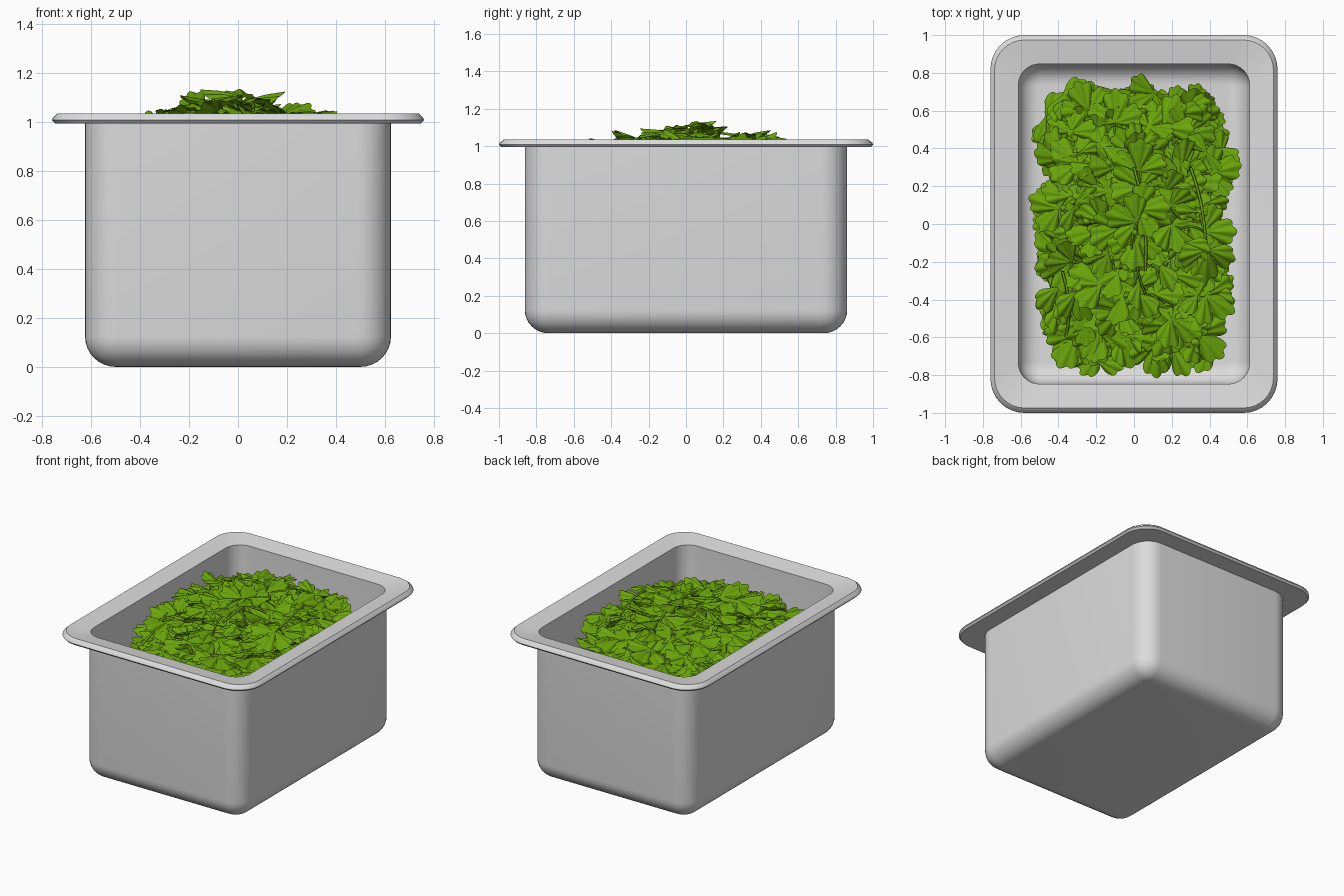
import bpy, bmesh, math, random
from mathutils import Vector, Matrix, Euler

if "Cube" in bpy.data.objects:
    bpy.data.objects.remove(bpy.data.objects["Cube"])

random.seed(7)


def material(name, col):
    m = bpy.data.materials.new(name)
    m.diffuse_color = (*col, 1)
    m.use_nodes = True
    m.node_tree.nodes["Principled BSDF"].inputs["Base Color"].default_value = m.diffuse_color
    return m


steel = material("steel grey", (0.72, 0.72, 0.72))
green = material("leaf green", (0.145, 0.37, 0.003))


def finish(bm, name, mat, angle=None):
    me = bpy.data.meshes.new(name)
    bm.to_mesh(me)
    bm.free()
    ob = bpy.data.objects.new(name, me)
    bpy.context.collection.objects.link(ob)
    me.materials.append(mat)
    if angle is None:
        for p in me.polygons:
            p.use_smooth = True
    else:
        bpy.ops.object.select_all(action='DESELECT')
        ob.select_set(True)
        bpy.context.view_layer.objects.active = ob
        bpy.ops.object.shade_smooth_by_angle(angle=angle)
    return ob


# ---- Pan: lofted rounded rectangles, outside up, over the rim, inside down
def rounded_rect(hx, hy, r, z, n=8):
    pts = []
    for k, (sx, sy) in enumerate([(1, 1), (-1, 1), (-1, -1), (1, -1)]):
        for i in range(n + 1):
            a = math.pi / 2 * (k + i / n)
            pts.append((sx * (hx - r) + r * math.cos(a), sy * (hy - r) + r * math.sin(a), z))
    return pts


rings = []


def fillet(hx, hy, r, z0, f, rising):
    steps = range(9) if rising else range(8, -1, -1)
    for i in steps:
        a = math.pi / 2 * i / 8
        d = f * (1 - math.sin(a))
        rings.append((hx - d, hy - d, max(r - d, 0.006), z0 + f * (1 - math.cos(a))))


fillet(0.625, 0.862, 0.135, 0.0, 0.125, True)
rings += [(0.625, 0.862, 0.135, 0.995),
          (0.748, 0.988, 0.168, 0.995), (0.76, 1.0, 0.18, 1.008),
          (0.756, 0.996, 0.176, 1.018), (0.738, 0.974, 0.158, 1.035),
          (0.612, 0.847, 0.112, 1.016)]
fillet(0.612, 0.847, 0.12, 0.014, 0.11, False)

bm = bmesh.new()
loops = [[bm.verts.new(p) for p in rounded_rect(*r)] for r in rings]
for a, b in zip(loops, loops[1:]):
    n = len(a)
    for i in range(n):
        bm.faces.new((a[i], a[(i + 1) % n], b[(i + 1) % n], b[i]))
bm.faces.new(loops[0][::-1])
bm.faces.new(loops[-1])
bmesh.ops.recalc_face_normals(bm, faces=bm.faces)
finish(bm, "pan", steel, math.radians(35))


# ---- Herb leaves: three-lobed toothed fans, folded along the veins
leaves = bmesh.new()
stems = bmesh.new()
N = 60


def add_leaf(loc, heading, size, tx, ty):
    rot = Matrix.Rotation(heading, 3, 'Z') @ Euler((tx, ty, 0)).to_matrix()
    m = Matrix.LocRotScale(Vector(loc), rot, Vector((size, size, size)))
    curl = random.uniform(0.05, 0.22)
    fold = random.uniform(0.25, 0.42)
    centre = leaves.verts.new(m @ Vector((-0.75, 0, 0)))
    prev = None
    for ring in (0.35, 0.7, 1.0):
        row = []
        for i in range(N + 1):
            t = 1.85 * (2 * i / N - 1)
            p = t / 1.85 * 1.5                      # three lobes over -1.5..1.5
            lobe = abs(math.cos(math.pi * p))
            tooth = abs(math.sin(3 * math.pi * p + math.pi / 2))
            r = 0.82 + 0.42 * lobe ** 0.6 + 0.16 * (tooth - 0.4) * (ring == 1.0)
            r *= 1 + 0.22 * math.cos(t)
            if ring < 1:
                r = r * 0.5 + 0.5
            r *= ring
            z = fold * ring * (lobe - 0.6) * 0.8 - curl * r * r * 0.4 + 0.05 * math.cos(6 * math.pi * p) * ring
            row.append(leaves.verts.new(m @ Vector((-0.75 + r * math.cos(t), r * math.sin(t), z))))
        for i in range(N):
            if prev:
                leaves.faces.new((prev[i], row[i], row[i + 1], prev[i + 1]))
            else:
                leaves.faces.new((centre, row[i], row[i + 1]))
        prev = row
    return m @ Vector((-0.75, 0, 0))


def add_stem(a, b, r=0.006, sag=0.02):
    a, b = Vector(a), Vector(b)
    d = (b - a).normalized()
    u = d.cross(Vector((0, 0, 1))).normalized()
    v = u.cross(d)
    prev = None
    for k in range(6):
        t = k / 5
        c = a.lerp(b, t) + (Vector((0, 0, 1)) + u) * sag * 4 * t * (1 - t)
        row = [stems.verts.new(c + r * (u * math.cos(q * math.pi / 3) + v * math.sin(q * math.pi / 3)))
               for q in range(6)]
        if prev:
            for q in range(6):
                stems.faces.new((prev[q], prev[(q + 1) % 6], row[(q + 1) % 6], row[q]))
        prev = row


def top(x, y):
    return 1.075 - 0.09 * (x / 0.5) ** 2 - (0.23 if y < 0 else 0.13) * (y / 0.75) ** 2


def tilt(s):
    return random.uniform(-s, s)


# outermost sprigs whose leaves overhang the pile
edge = [(-0.27, 0.67), (-0.1, 0.62), (0.19, 0.59), (0.33, 0.55), (0.48, 0.29), (0.45, -0.04),
        (0.45, -0.42), (0.40, -0.64), (0.24, -0.72), (0.12, -0.72), (-0.03, -0.67), (-0.2, -0.65),
        (-0.35, -0.67), (-0.43, -0.22), (-0.47, 0.11), (-0.36, 0.37)]
for x, y in edge:
    h = math.atan2(y * 0.8, x) + tilt(0.25)
    z = top(x, y) - 0.01
    base = add_leaf((x, y, z), h, random.uniform(0.105, 0.12), tilt(0.3), 0.1 + tilt(0.15))
    add_stem(base, (x * 0.55, y * 0.68, z + 0.01))

# top layer: jittered grid of leaves covering the mound
for i in range(7):
    for j in range(12):
        x = -0.36 + 0.12 * i + tilt(0.04)
        y = -0.61 + 0.107 * j + tilt(0.04)
        if (x / 0.47) ** 4 + (y / 0.7) ** 4 > 0.85:
            continue
        z = top(x, y) - random.uniform(0.0, 0.08)
        h = math.atan2(y, x) + tilt(1.3)
        add_leaf((x, y, z), h, random.uniform(0.095, 0.118), tilt(0.45), 0.1 + tilt(0.4))

# raised sprigs in the middle
for x, y, z, h in [(-0.06, 0.03, 1.12, 2.9), (0.1, 0.08, 1.10, 0.1), (-0.15, -0.06, 1.085, 3.6),
                   (0.0, -0.15, 1.08, 4.6), (0.03, 0.36, 1.06, 1.5)]:
    base = add_leaf((x, y, z), h, 0.11, tilt(0.2), -0.2)
    add_stem(base, (x + 0.06, y - 0.22, z - 0.08))

# long stems lying on the mound
for x0, y0, x1, y1 in [(0.06, -0.25, 0.0, 0.3), (-0.36, -0.6, -0.38, -0.25), (0.38, -0.2, 0.3, 0.3)]:
    add_stem((x0, y0, top(x0, y0)), (x1, y1, top(x1, y1)), 0.008, 0.025)

# lower layers filling the pile
for k in range(380):
    x, y = tilt(0.41), tilt(0.66)
    if (x / 0.44) ** 4 + (y / 0.7) ** 4 > 1:
        continue
    z = top(x, y) - 0.05 - 0.7 * random.random() ** 1.5
    add_leaf((x, y, z), random.uniform(0, 6.28), random.uniform(0.09, 0.115), tilt(0.5), tilt(0.5))

finish(leaves, "herb_leaves", green)
bmesh.ops.recalc_face_normals(stems, faces=stems.faces)
finish(stems, "herb_stems", green)
